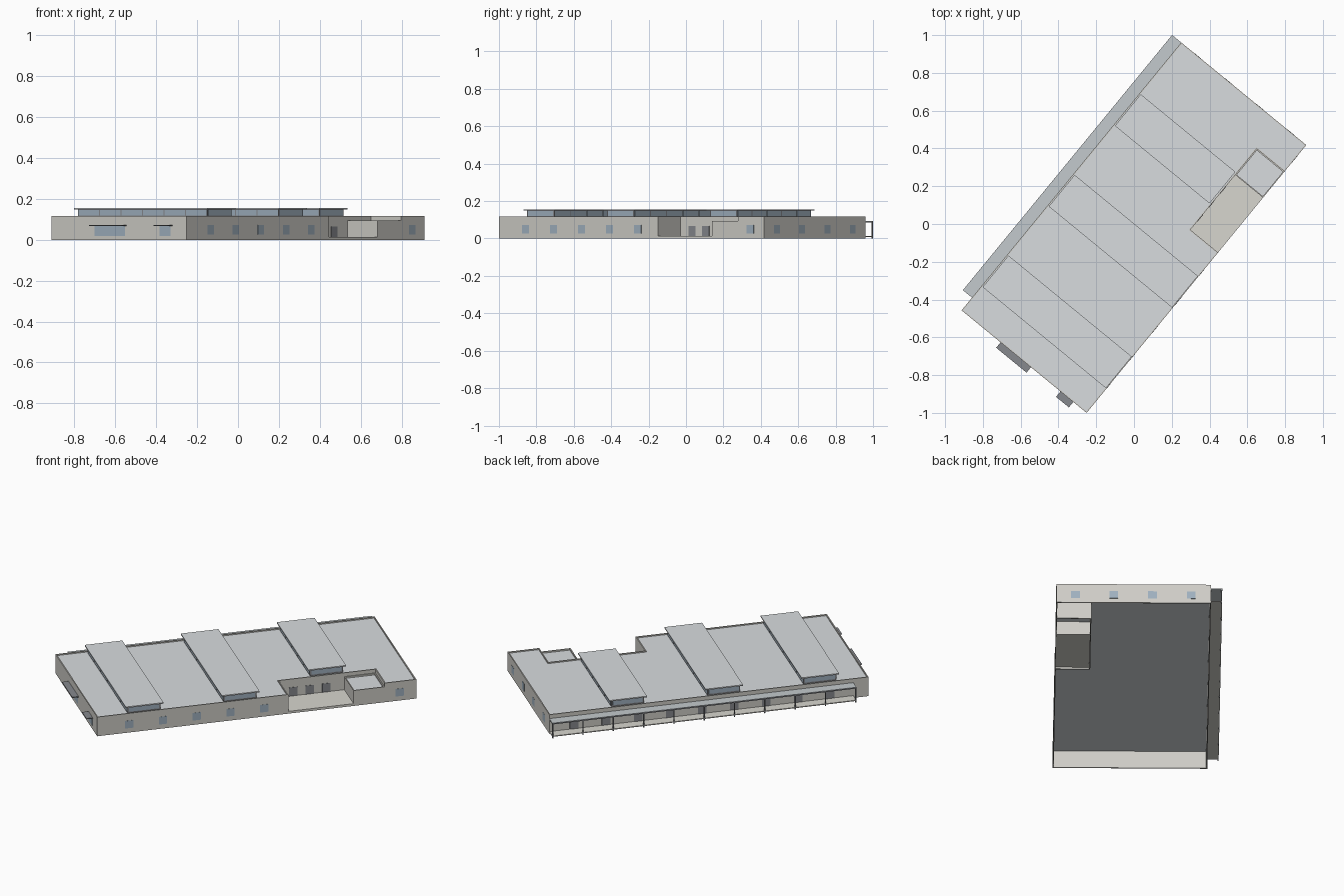
import bpy, bmesh, math
from mathutils import Matrix

if "Cube" in bpy.data.objects:
    bpy.data.objects.remove(bpy.data.objects["Cube"])

# Plan frame: u runs along the long side, v across, origin at the south corner
FRAME = Matrix.Translation((-0.251, -1.0, 0)) @ Matrix.Rotation(math.atan2(0.773, 0.634), 4, 'Z')
L, W, TOP = 1.834, 0.856, 0.117
CU0, CU1, CU2, CV = 1.098, 1.473, 1.652, 0.19   # courtyard and low annex limits


def mat(name, r, g, b):
    m = bpy.data.materials.new(name)
    m.diffuse_color = (r, g, b, 1)
    m.use_nodes = True
    m.node_tree.nodes["Principled BSDF"].inputs["Base Color"].default_value = m.diffuse_color
    return m


WALL = mat("wall_render", 0.62, 0.61, 0.57)
ROOF = mat("roof_sheet", 0.69, 0.72, 0.74)
GLASS = mat("window_glass", 0.35, 0.44, 0.52)
DARK = mat("dark_metal", 0.24, 0.25, 0.27)
PAVING = mat("paving", 0.68, 0.67, 0.62)
SLATE = mat("canopy_sheet", 0.55, 0.59, 0.61)


def finish(name, bm, m):
    me = bpy.data.meshes.new(name)
    bm.normal_update()
    bm.to_mesh(me)
    bm.free()
    me.materials.append(m)
    ob = bpy.data.objects.new(name, me)
    ob.matrix_world = FRAME
    bpy.context.collection.objects.link(ob)
    return ob


def prism(name, pts, z0, z1, m):
    bm = bmesh.new()
    f = bm.faces.new([bm.verts.new((u, v, z0)) for u, v in pts])
    ext = bmesh.ops.extrude_face_region(bm, geom=[f])
    verts = [e for e in ext['geom'] if isinstance(e, bmesh.types.BMVert)]
    bmesh.ops.translate(bm, verts=verts, vec=(0, 0, z1 - z0))
    bmesh.ops.recalc_face_normals(bm, faces=bm.faces)
    return finish(name, bm, m)


def box(name, u0, u1, v0, v1, z0, z1, m):
    return prism(name, [(u0, v0), (u1, v0), (u1, v1), (u0, v1)], z0, z1, m)


def walls(name, pts, z1, closed, thick=0.006):
    """Thin upright walls along a counter-clockwise path, thickened inwards."""
    bm = bmesh.new()
    low = [bm.verts.new((u, v, 0)) for u, v in pts]
    high = [bm.verts.new((u, v, z1)) for u, v in pts]
    n = len(pts)
    for i in range(n if closed else n - 1):
        j = (i + 1) % n
        bm.faces.new((low[i], low[j], high[j], high[i]))
    ob = finish(name, bm, WALL)
    s = ob.modifiers.new("thickness", 'SOLIDIFY')
    s.thickness, s.offset, s.use_even_offset = thick, -1, True
    return ob


# Main shell: outline with the notch for courtyard and annex, open underneath
outline = [(0, 0), (CU0, 0), (CU0, CV), (CU2, CV), (CU2, 0), (L, 0), (L, W), (0, W)]
walls("outer_walls", outline, TOP, True)
i = 0.004
inner = [(i, i), (CU0 - i, i), (CU0 - i, CV + i), (CU2 + i, CV + i),
         (CU2 + i, i), (L - i, i), (L - i, W - i), (i, W - i)]
prism("main_roof", inner, 0.106, 0.110, ROOF)

# Low annex beside the open courtyard
walls("annex_walls", [(CU1, CV), (CU1, 0), (CU2, 0)], 0.094, False)
box("annex_parapet_back", CU1, CU2, CV - 0.006, CV, 0.08, 0.094, WALL)
box("annex_parapet_side", CU2 - 0.006, CU2, 0, CV, 0.08, 0.094, WALL)
box("annex_roof", CU1 + i, CU2 - i, i, CV - i, 0.081, 0.085, ROOF)
box("courtyard_floor", CU0, CU1, 0, CV, 0.010, 0.014, PAVING)
box("courtyard_step", CU0, CU1, 0, 0.004, 0, 0.014, PAVING)
for u in (1.18, 1.275, 1.37):
    box("courtyard_door", u - 0.024, u + 0.024, CV - 0.002, CV + 0.002, 0.014, 0.066, DARK)

# Three raised roof lights: glazed body under an overhanging sheet
for k in range(3):
    u0 = 0.166 + 0.552 * k
    u1 = u0 + 0.216
    v0, v1 = (0.2 if k == 2 else 0.004), W - 0.008
    a0, a1, b0, b1 = u0 + 0.014, u1 - 0.014, v0 + 0.014, v1 - 0.014
    box("rooflight_body", a0, a1, b0, b1, 0.108, 0.149, DARK)
    box("rooflight_roof", u0, u1, v0, v1, 0.149, 0.156, ROOF)
    for v in (b0, b1):
        box("rooflight_end_pane", a0 + 0.008, a1 - 0.008, v - 0.002, v + 0.002, 0.119, 0.146, GLASS)
    n = 5 if k == 2 else 6
    step = (b1 - b0) / n
    for j in range(n):
        for u in (a0, a1):
            box("rooflight_side_pane", u - 0.002, u + 0.002, b0 + j * step + 0.004,
                b0 + (j + 1) * step - 0.004, 0.119, 0.146, GLASS)

# Windows in the long front wall and the far end wall
for u in (0.184, 0.378, 0.571, 0.766, 0.960, 1.738):
    box("side_window", u - 0.024, u + 0.024, -0.001, 0.003, 0.027, 0.073, GLASS)
for v in (0.106, 0.318, 0.532, 0.746):
    box("end_window", L - 0.003, L + 0.001, v - 0.024, v + 0.024, 0.027, 0.073, GLASS)

# Entrance end: wide and narrow windows with projecting sunshades
for v0, v1 in ((0.391, 0.581), (0.101, 0.171)):
    box("entrance_window", -0.001, 0.003, v0, v1, 0.020, 0.068, GLASS)
    box("sunshade", -0.037, 0, v0 - 0.01, v1 + 0.008, 0.067, 0.072, DARK)

# Rear walkway: deck, canopy, posts and a row of doors
D0, D1 = 0.087, 0.918
box("walkway_deck", D0, L, W, D1, 0.009, 0.014, PAVING)
box("walkway_canopy", D0, L, W, D1, 0.086, 0.093, SLATE)
box("canopy_edge", D0, L, D1 - 0.003, D1 + 0.0005, 0.085, 0.0925, DARK)
for k in range(11):
    u = D0 + 0.003 + k * (L - D0 - 0.006) / 10
    box("walkway_post", u - 0.003, u + 0.003, D1 - 0.006, D1, 0, 0.087, DARK)
for k in range(9):
    u = 1.692 - 0.184 * k
    box("rear_door", u - 0.025, u + 0.025, W - 0.002, W + 0.002, 0.014, 0.07, DARK)
